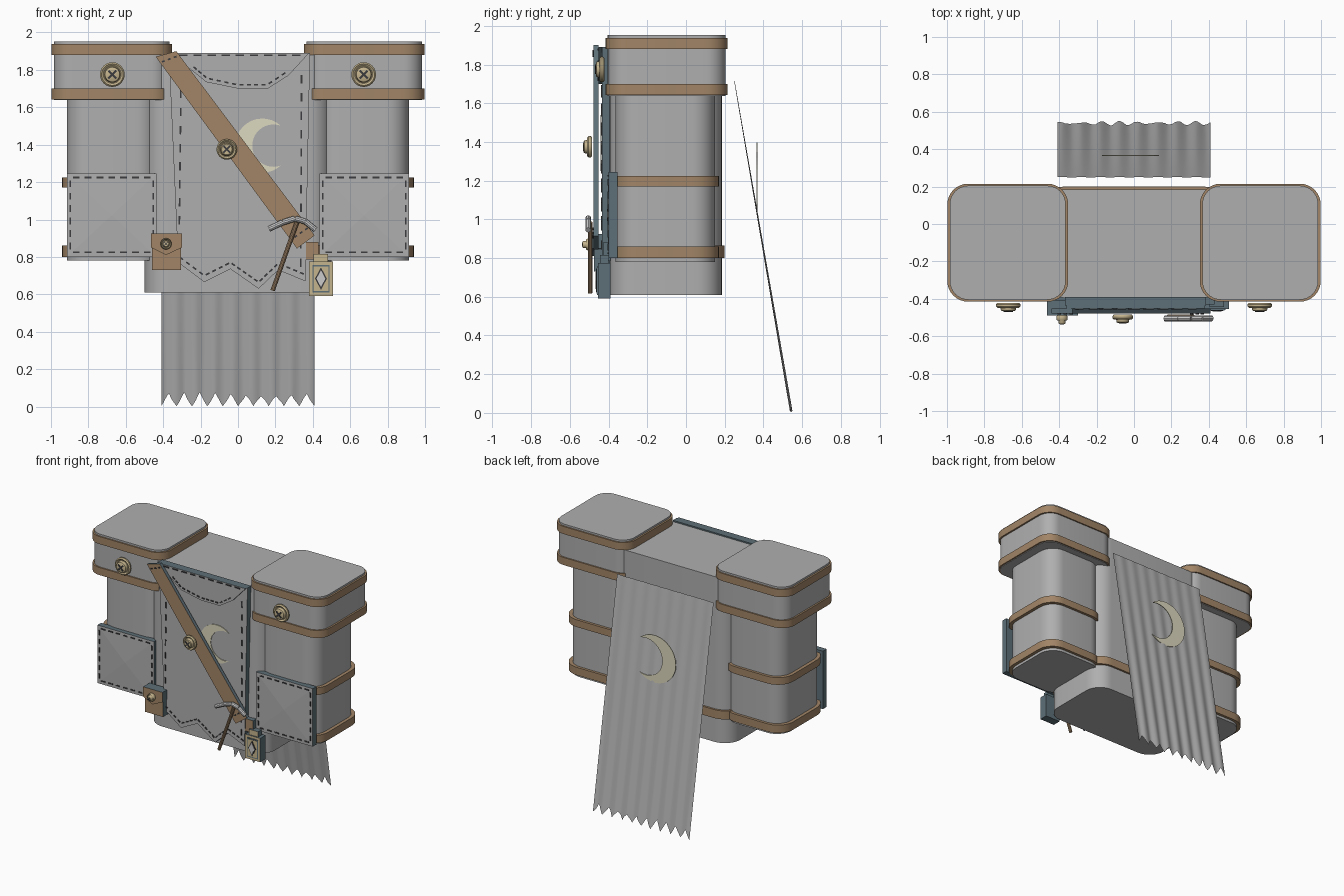
import bpy, bmesh, math
from mathutils import Vector

if "Cube" in bpy.data.objects:
    bpy.data.objects.remove(bpy.data.objects["Cube"])


def material(name, *rgb):
    m = bpy.data.materials.new(name)
    m.diffuse_color = (*rgb, 1)
    m.use_nodes = True
    m.node_tree.nodes["Principled BSDF"].inputs["Base Color"].default_value = m.diffuse_color
    return m


GREY = material("grey cloth", 0.43, 0.43, 0.43)
BROWN = material("brown leather", 0.36, 0.235, 0.135)
SLATE = material("slate edge", 0.11, 0.16, 0.185)
CREAM = material("cream moon", 0.72, 0.69, 0.52)
BRASS = material("pale brass", 0.56, 0.46, 0.27)
DARK = material("dark stitch", 0.045, 0.045, 0.05)
STEEL = material("light steel", 0.6, 0.6, 0.6)


def finish(name, bm, mats, smooth=True):
    me = bpy.data.meshes.new(name)
    bm.to_mesh(me)
    bm.free()
    ob = bpy.data.objects.new(name, me)
    bpy.context.collection.objects.link(ob)
    for m in mats:
        me.materials.append(m)
    if smooth:
        bpy.ops.object.select_all(action='DESELECT')
        ob.select_set(True)
        bpy.context.view_layer.objects.active = ob
        bpy.ops.object.shade_smooth_by_angle(angle=math.radians(32))
    return ob


def extrude(bm, pts, axis, a, b):
    """Solid between a and b along an axis from a 2D outline."""
    place = (lambda p, t: (p[0], t, p[1])) if axis == 'y' else (lambda p, t: (p[0], p[1], t))
    lo = [bm.verts.new(place(p, a)) for p in pts]
    hi = [bm.verts.new(place(p, b)) for p in pts]
    n = len(pts)
    bm.faces.new(lo)
    bm.faces.new(hi)
    for i in range(n):
        bm.faces.new((lo[i], lo[(i + 1) % n], hi[(i + 1) % n], hi[i]))


def slab(name, pts, back, front, face=GREY, edge=SLATE, bulge=0):
    """Upright panel: coloured front, contrasting edges and back."""
    bm = bmesh.new()
    extrude(bm, pts, 'y', back, front)
    bmesh.ops.recalc_face_normals(bm, faces=bm.faces)
    for f in bm.faces:
        f.material_index = 0 if f.normal.y < -0.7 else 1
    if bulge:
        fronts = [f for f in bm.faces if f.normal.y < -0.7]
        for v in bmesh.ops.poke(bm, faces=fronts)['verts']:
            v.co.y -= bulge
    return finish(name, bm, [face, edge], False)


def rect(x0, x1, z0, z1):
    return [(x0, z0), (x1, z0), (x1, z1), (x0, z1)]


def round_box(name, x0, x1, y0, y1, z0, z1, r, mat):
    pts = []
    for cx, cy, s in ((x1 - r, y1 - r, 0), (x0 + r, y1 - r, 90), (x0 + r, y0 + r, 180), (x1 - r, y0 + r, 270)):
        for k in range(9):
            a = math.radians(s + k * 11.25)
            pts.append((cx + r * math.cos(a), cy + r * math.sin(a)))
    bm = bmesh.new()
    extrude(bm, pts, 'z', z0, z1)
    bmesh.ops.recalc_face_normals(bm, faces=bm.faces)
    return finish(name, bm, [mat])


def stitches(name, path, y, step=0.065, dash=0.036, w=0.0045):
    """Row of thin dashes along a path in the front plane."""
    bm = bmesh.new()
    for p, q in zip(path, path[1:]):
        p, q = Vector(p), Vector(q)
        d = q - p
        n = max(1, round(d.length / step))
        u = d.normalized()
        side = Vector((-u.y, u.x)) * w
        for i in range(n):
            m = p + d * ((i + 0.5) / n)
            h = u * dash / 2
            extrude(bm, [m - h - side, m + h - side, m + h + side, m - h + side], 'y', y, y - 0.005)
    bmesh.ops.recalc_face_normals(bm, faces=bm.faces)
    finish(name, bm, [DARK], False)


def button(name, x, y, z, r):
    prof = [(0, 0), (0.9, 0), (1, 0.008), (1, 0.018), (0.88, 0.026), (0.72, 0.018),
            (0.66, 0.018), (0.6, 0.04), (0.5, 0.044), (0, 0.044)]
    bm = bmesh.new()
    vs = [bm.verts.new((x + p * r, y - d, z)) for p, d in prof]
    es = [bm.edges.new(e) for e in zip(vs, vs[1:])]
    bmesh.ops.spin(bm, geom=vs + es, cent=(x, y, z), axis=(0, 1, 0), angle=2 * math.pi, steps=24)
    bmesh.ops.remove_doubles(bm, verts=bm.verts, dist=0.0005)
    bmesh.ops.recalc_face_normals(bm, faces=bm.faces)
    finish(name, bm, [BRASS])
    k = r * 0.36
    stitches(name + "_cross", [(x - k, z - k), (x + k, z + k)], y - 0.043, 1, r * 0.9, r * 0.08)
    stitches(name + "_cross", [(x - k, z + k), (x + k, z - k)], y - 0.043, 1, r * 0.9, r * 0.08)


def crescent(name, x, z, r, y):
    off, ri = 0.41 * r, 0.78 * r
    # tips where the two circles meet
    tx = (r * r - ri * ri + off * off) / (2 * off)
    tz = math.sqrt(r * r - tx * tx)
    a, b = math.atan2(tz, tx), math.atan2(tz, tx - off)
    n = 24
    out = [a + (2 * math.pi - 2 * a) * i / n for i in range(n + 1)]
    inn = [2 * math.pi - b - (2 * math.pi - 2 * b) * i / n for i in range(1, n)]
    pts = [(x + r * math.cos(t), z + r * math.sin(t)) for t in out]
    pts += [(x + off + ri * math.cos(t), z + ri * math.sin(t)) for t in inn]
    slab(name, pts, y, y - 0.005, CREAM, CREAM)


def rod(name, p, q, r, mat):
    p, q = Vector(p), Vector(q)
    bm = bmesh.new()
    bmesh.ops.create_cone(bm, cap_ends=True, segments=10, radius1=r, radius2=r, depth=(q - p).length)
    bm.transform((q - p).to_track_quat('Z', 'Y').to_matrix().to_4x4())
    bmesh.ops.translate(bm, verts=bm.verts, vec=(p + q) / 2)
    finish(name, bm, [mat])


# centre bag and its band
round_box("centre_bag", -0.5, 0.5, -0.395, 0.185, 0.61, 1.88, 0.13, GREY)
round_box("centre_band", -0.515, 0.515, -0.405, 0.2, 0.80, 0.865, 0.14, BROWN)

# side pouches with lids, bands, patch pockets and buttons
for s, side in ((-1, "left"), (1, "right")):
    def box(name, x0, x1, *rest):
        round_box(side + name, min(s * x0, s * x1), max(s * x0, s * x1), *rest)
    box("_pouch", 0.42, 0.915, -0.365, 0.15, 0.78, 1.66, 0.12, GREY)
    box("_lid", 0.365, 0.985, -0.405, 0.205, 1.638, 1.952, 0.1, GREY)
    for z0, z1 in ((0.80, 0.86), (1.17, 1.225)):
        box("_pouch_band", 0.41, 0.94, -0.38, 0.17, z0, z1, 0.13, BROWN)
    for z0, z1 in ((1.642, 1.7), (1.88, 1.938)):
        box("_lid_band", 0.352, 0.998, -0.415, 0.215, z0, z1, 0.11, BROWN)
    xs = sorted((s * 0.435, s * 0.915))
    slab(side + "_patch_pocket", rect(*xs, 0.80, 1.245), -0.355, -0.4, bulge=0.008)
    a, b = xs[0] + 0.018, xs[1] - 0.018
    stitches(side + "_pocket_stitches", [(a, 1.225), (a, 0.825), (b, 0.825), (b, 1.225), (a, 1.225)], -0.4)
    button(side + "_lid_button", s * 0.672, -0.422, 1.775, 0.066)

# front flap with ragged hem, and collar on top
hem = [(-0.32, 0.77), (-0.18, 0.665), (-0.04, 0.735), (0.11, 0.63), (0.215, 0.73), (0.36, 0.67)]
slab("front_flap", [(-0.37, 1.89)] + hem + [(0.385, 1.89)], -0.39, -0.435)
stitches("hem_stitches", [(x, z + 0.035) for x, z in hem], -0.435, 0.04, 0.022)
stitches("flap_stitches", [(-0.305, 1.72), (-0.315, 0.85)], -0.435, 0.1, 0.045)
stitches("flap_stitches", [(0.34, 1.8), (0.335, 0.72)], -0.435, 0.1, 0.045)
collar = [(-0.36, 1.89), (-0.25, 1.8), (-0.17, 1.735), (0.0, 1.7), (0.16, 1.7), (0.27, 1.77), (0.38, 1.89)]
slab("flap_collar", collar, -0.43, -0.452)
stitches("collar_stitches", [(x * 0.97, z + 0.02) for x, z in collar[1:-1]], -0.452, 0.04, 0.022)
stitches("collar_stitches", [(-0.33, 1.878), (0.35, 1.878)], -0.452, 0.08, 0.045)
crescent("flap_moon", 0.13, 1.395, 0.145, -0.436)

# diagonal strap, its button and the loop beneath
strap = [(-0.44, 1.87), (-0.33, 1.9), (0.41, 0.915), (0.315, 0.845)]
slab("diagonal_strap", strap, -0.452, -0.478, BROWN)
stitches("strap_stitches", [(-0.415, 1.84), (-0.32, 1.875)], -0.478, 0.03, 0.016)
stitches("strap_stitches", [(0.295, 0.9), (0.38, 0.96)], -0.478, 0.03, 0.016)
button("strap_button", -0.06, -0.485, 1.375, 0.055)
slab("lantern_loop", rect(0.34, 0.43, 0.785, 0.88), -0.39, -0.43, BROWN)

# small belt purse
slab("purse", rect(-0.46, -0.305, 0.73, 0.91), -0.39, -0.475, BROWN)
slab("purse_flap", [(-0.465, 0.925), (-0.465, 0.85), (-0.385, 0.81), (-0.3, 0.85), (-0.3, 0.925)],
     -0.41, -0.488, BROWN)
button("purse_button", -0.385, -0.49, 0.87, 0.03)

# lantern
slab("lantern_body", rect(0.38, 0.507, 0.592, 0.775), -0.39, -0.455, BRASS)
slab("lantern_cap", rect(0.405, 0.482, 0.775, 0.815), -0.4, -0.445, BRASS)
slab("lantern_border", rect(0.397, 0.49, 0.61, 0.757), -0.455, -0.459, SLATE)
slab("lantern_pane", rect(0.404, 0.483, 0.618, 0.749), -0.459, -0.462, BRASS)
for k, y, m in ((1, -0.462, DARK), (0.75, -0.465, STEEL)):
    slab("lantern_diamond", [(0.4435, 0.684 - 0.06 * k), (0.4435 + 0.032 * k, 0.684),
                             (0.4435, 0.684 + 0.06 * k), (0.4435 - 0.032 * k, 0.684)], y, y - 0.003, m, m)

# pickaxe
rod("pick_handle", (0.185, -0.495, 0.62), (0.315, -0.495, 0.985), 0.012, BROWN)
head = [(0.165, -0.505, 0.95), (0.24, -0.505, 0.985), (0.305, -0.505, 1.005), (0.36, -0.505, 0.99), (0.415, -0.505, 0.945)]
for p, q in zip(head, head[1:]):
    rod("pick_head", p, q, 0.016, STEEL)

# pleated cape with a toothed hem
bm = bmesh.new()
cols, rows = 80, 6
grid = []
for i in range(cols + 1):
    x = -0.41 + 0.82 * i / cols
    tooth = abs((i / 8) % 1 - 0.5) * 2
    low = 0.002 + 0.075 * (1 - tooth) * (0.85 + 0.15 * math.sin(i * 0.7))
    col = []
    for j in range(rows + 1):
        t = j / rows
        z = 1.715 + (low - 1.715) * t
        y = 0.545 - 0.172 * z + 0.007 * (0.2 + 0.8 * t) * math.sin(i / cols * 16 * math.pi)
        col.append(bm.verts.new((x, y, z)))
    grid.append(col)
for c, d in zip(grid, grid[1:]):
    for j in range(rows):
        bm.faces.new((c[j], d[j], d[j + 1], c[j + 1]))
bmesh.ops.recalc_face_normals(bm, faces=bm.faces)
finish("cape", bm, [GREY])
crescent("cape_moon", 0.01, 1.215, 0.182, 0.369)
